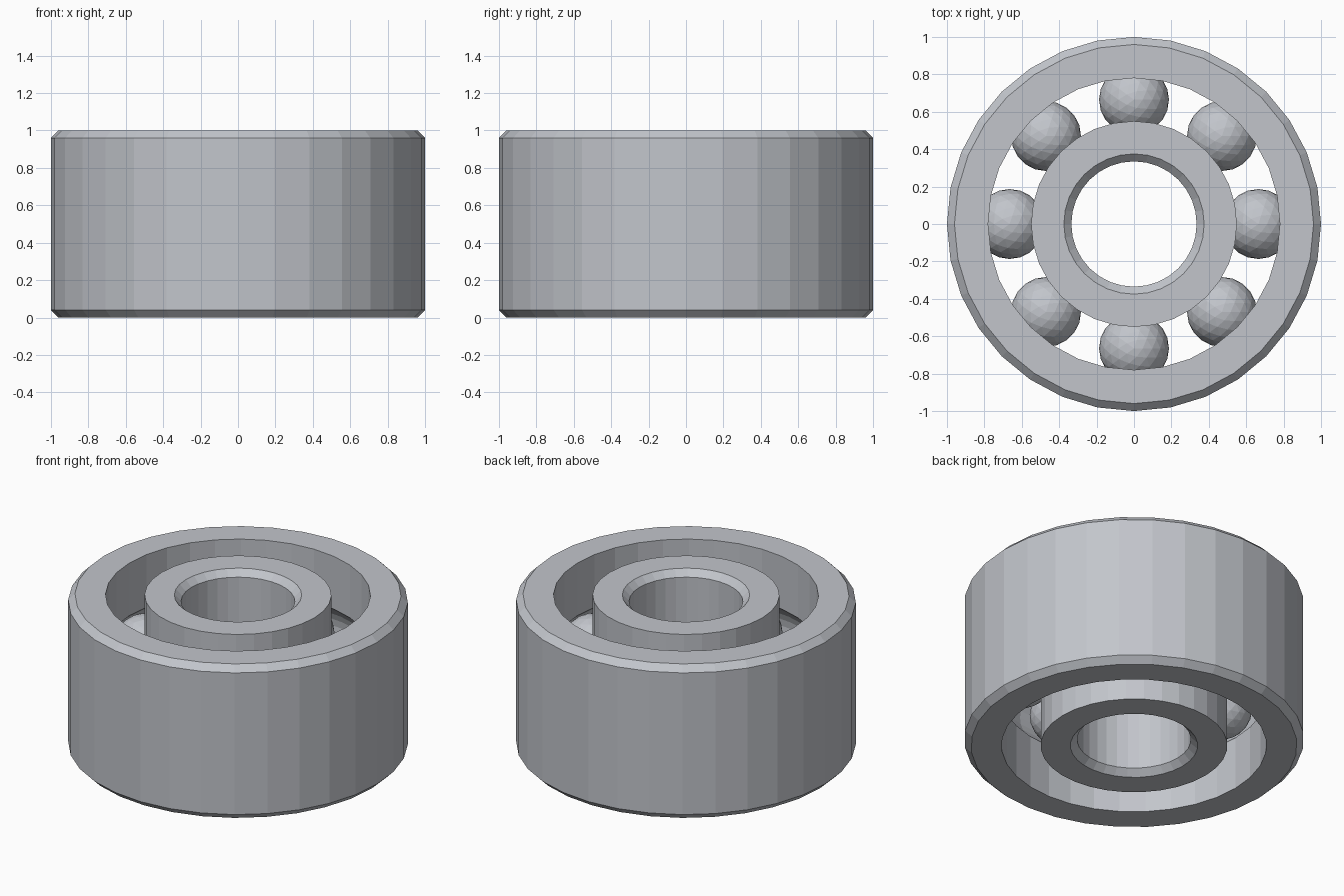
import bpy, bmesh, math
from mathutils import Matrix

cube = bpy.data.objects.get("Cube")
if cube:
    bpy.data.objects.remove(cube)

SIDES = 32
PITCH, GROOVE, MID = 0.665, 0.195, 0.5   # ball circle, groove radius, mid height

steel = bpy.data.materials.new("steel_grey")
steel.use_nodes = True
colour = (0.54, 0.56, 0.60, 1)
steel.diffuse_color = colour
steel.node_tree.nodes["Principled BSDF"].inputs["Base Color"].default_value = colour


def finish(bm, name):
    mesh = bpy.data.meshes.new(name)
    bm.to_mesh(mesh)
    bm.free()
    mesh.materials.append(steel)
    obj = bpy.data.objects.new(name, mesh)
    bpy.context.collection.objects.link(obj)
    return obj


def groove(radius, side, steps=8):
    """Arc of the ball track, from top to bottom, cut into a wall at radius."""
    half = math.acos(abs(radius - PITCH) / GROOVE)
    angles = [half - 2 * half * i / steps for i in range(steps + 1)]
    return [(PITCH + side * GROOVE * math.cos(a), MID + GROOVE * math.sin(a)) for a in angles]


def ring(name, profile):
    """Revolve a closed (radius, height) profile around the z axis."""
    bm = bmesh.new()
    loops = []
    for i in range(SIDES):
        a = 2 * math.pi * i / SIDES
        loops.append([bm.verts.new((r * math.cos(a), r * math.sin(a), z)) for r, z in profile])
    n = len(profile)
    for i in range(SIDES):
        p, q = loops[i], loops[(i + 1) % SIDES]
        for j in range(n):
            k = (j + 1) % n
            bm.faces.new((p[j], q[j], q[k], p[k]))
    bmesh.ops.recalc_face_normals(bm, faces=bm.faces)
    return finish(bm, name)


# Outer ring: chamfered outside, ball track inside
ring("outer_ring", [(0.96, 0), (1, 0.04), (1, 0.96), (0.96, 1), (0.78, 1)]
     + groove(0.78, 1) + [(0.78, 0)])

# Inner ring: chamfered bore, ball track outside
ring("inner_ring", [(0.375, 0), (0.335, 0.04), (0.335, 0.96), (0.375, 1), (0.55, 1)]
     + groove(0.55, -1) + [(0.55, 0)])

# Faceted balls
for i in range(8):
    a = i * math.pi / 4
    bm = bmesh.new()
    bmesh.ops.create_icosphere(bm, subdivisions=3, radius=0.187, matrix=Matrix.Translation(
        (PITCH * math.cos(a), PITCH * math.sin(a), MID)))
    finish(bm, f"ball_{i + 1}")
